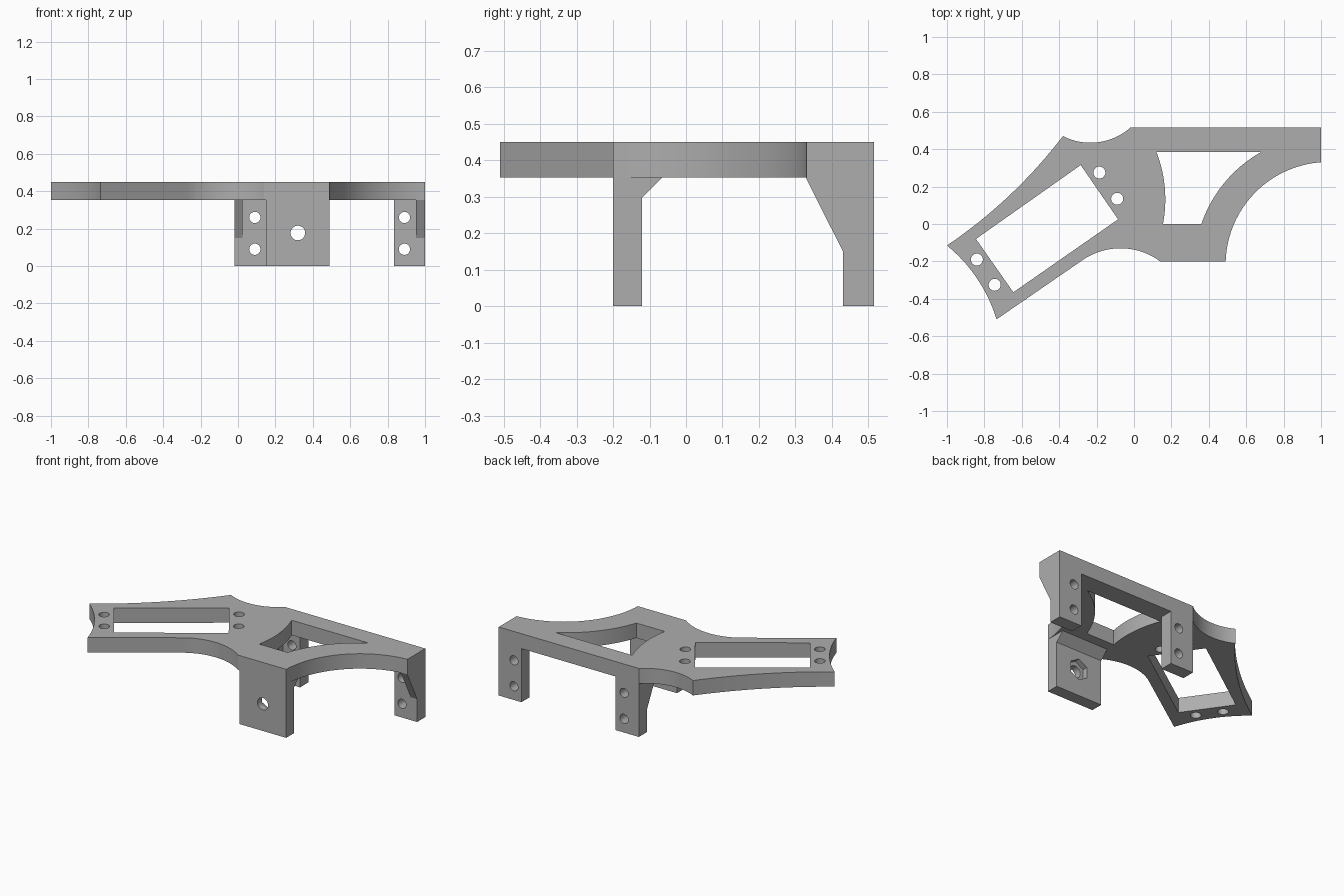
import bpy, bmesh, math
from mathutils import Vector

if "Cube" in bpy.data.objects:
    bpy.data.objects.remove(bpy.data.objects["Cube"])

grey = bpy.data.materials.new("matte grey")
grey.use_nodes = True
COLOUR = (0.42, 0.42, 0.42, 1)
grey.diffuse_color = COLOUR
grey.node_tree.nodes["Principled BSDF"].inputs["Base Color"].default_value = COLOUR

AXES = {"x": lambda u, v, w: (w, u, v),
        "y": lambda u, v, w: (u, w, v),
        "z": lambda u, v, w: (u, v, w)}


def arc(a, m, b, n=24):
    """Points of the circle arc from a through m to b."""
    a, m, b = Vector(a), Vector(m), Vector(b)
    p, q = m - a, b - a
    d = 2 * (p.x * q.y - p.y * q.x)
    off = Vector((q.y * p.dot(p) - p.y * q.dot(q), p.x * q.dot(q) - q.x * p.dot(p))) / d
    c, r = a + off, off.length
    t0, t1 = (math.atan2(*(v - c).yx) for v in (a, b))
    turn = t1 - t0
    if d > 0:
        turn %= math.tau
    else:
        turn = -(-turn % math.tau)
    return [(c.x + r * math.cos(t0 + turn * i / n), c.y + r * math.sin(t0 + turn * i / n))
            for i in range(n + 1)]


def ring(u, v, r, n=32, start=0):
    return [(u + r * math.cos(start + math.tau * i / n),
             v + r * math.sin(start + math.tau * i / n)) for i in range(n)]


def prism(name, profile, axis, lo, hi):
    """Extrude a profile along an axis."""
    bm = bmesh.new()
    face = bm.faces.new([bm.verts.new(AXES[axis](u, v, lo)) for u, v in profile])
    ext = bmesh.ops.extrude_face_region(bm, geom=[face])
    move = Vector(AXES[axis](0, 0, hi - lo))
    bmesh.ops.translate(bm, vec=move,
                        verts=[g for g in ext["geom"] if isinstance(g, bmesh.types.BMVert)])
    bmesh.ops.recalc_face_normals(bm, faces=bm.faces)
    mesh = bpy.data.meshes.new(name)
    bm.to_mesh(mesh)
    bm.free()
    mesh.materials.append(grey)
    ob = bpy.data.objects.new(name, mesh)
    bpy.context.collection.objects.link(ob)
    return ob


def cut(ob, cutters):
    """Subtract the cutters, then remove them."""
    bpy.context.view_layer.objects.active = ob
    for c in cutters:
        c.hide_render = True
        mod = ob.modifiers.new("cut", "BOOLEAN")
        mod.operation, mod.solver, mod.object = "DIFFERENCE", "EXACT", c
        bpy.ops.object.modifier_apply(modifier=mod.name)
        bpy.data.objects.remove(c)


def smooth(ob):
    bpy.ops.object.select_all(action="DESELECT")
    ob.select_set(True)
    bpy.context.view_layer.objects.active = ob
    bpy.ops.object.shade_smooth_by_angle(angle=math.radians(25))


BASE, TOP = 0.352, 0.45
BACK, FRONT = 0.515, -0.2

# Top plate with curved waist, corner sweep and concave end
outline = ([(-0.02, BACK), (1, BACK)]
           + arc((1, 0.33), (0.645, 0.165), (0.49, FRONT))
           + arc((0.14, FRONT), (-0.08, -0.13), (-0.285, -0.2))
           + arc((-0.735, -0.51), (-0.84, -0.29), (-1, -0.115))
           + arc((-1, -0.115), (-0.667, 0.152), (-0.38, 0.47))[1:]
           + arc((-0.38, 0.47), (-0.215, 0.435), (-0.02, BACK))[1:-1])
plate = prism("top_plate", outline, "z", BASE, TOP)

# Plate openings: slanted rectangle, curved window, four screw holes
window = [(-0.285, 0.315), (-0.085, 0.025), (-0.645, -0.365), (-0.845, -0.08)]
curved = (arc((0.68, 0.385), (0.483, 0.22), (0.36, 0))
          + arc((0.155, 0), (0.165, 0.19), (0.12, 0.385)))
screws = [(-0.185, 0.275), (-0.09, 0.135), (-0.84, -0.19), (-0.745, -0.325)]
shapes = [window, curved] + [ring(u, v, 0.032) for u, v in screws]
cut(plate, [prism("cutter", s, "z", BASE - 0.1, TOP + 0.1) for s in shapes])
smooth(plate)

# Front leg, chamfered under the plate, with bolt hole and hexagonal nut pocket
profile = [(FRONT, 0), (-0.12, 0), (-0.12, 0.298), (-0.066, BASE), (FRONT, BASE)]
leg = prism("front_leg", profile, "x", 0.15, 0.49)
cut(leg, [prism("cutter", ring(0.32, 0.177, 0.07, 6, math.pi / 6), "y", -0.155, 0),
          prism("cutter", ring(0.32, 0.177, 0.039), "y", -0.3, 0)])
smooth(leg)

# Back legs with two screw holes each, braced by an outer gusset
for side, x0, x1, hole, g0, g1 in (("right", -0.018, 0.15, 0.09, -0.018, 0.025),
                                   ("left", 0.835, 1, 0.89, 0.953, 1)):
    box = [(x0, 0), (x1, 0), (x1, BASE), (x0, BASE)]
    leg = prism("back_leg_" + side, box, "y", 0.43, BACK)
    cut(leg, [prism("cutter", ring(hole, z, 0.03), "y", 0.3, 0.6) for z in (0.09, 0.26)])
    smooth(leg)
    prism("gusset_" + side, [(0.43, 0.15), (0.43, BASE), (0.328, BASE)], "x", g0, g1)
